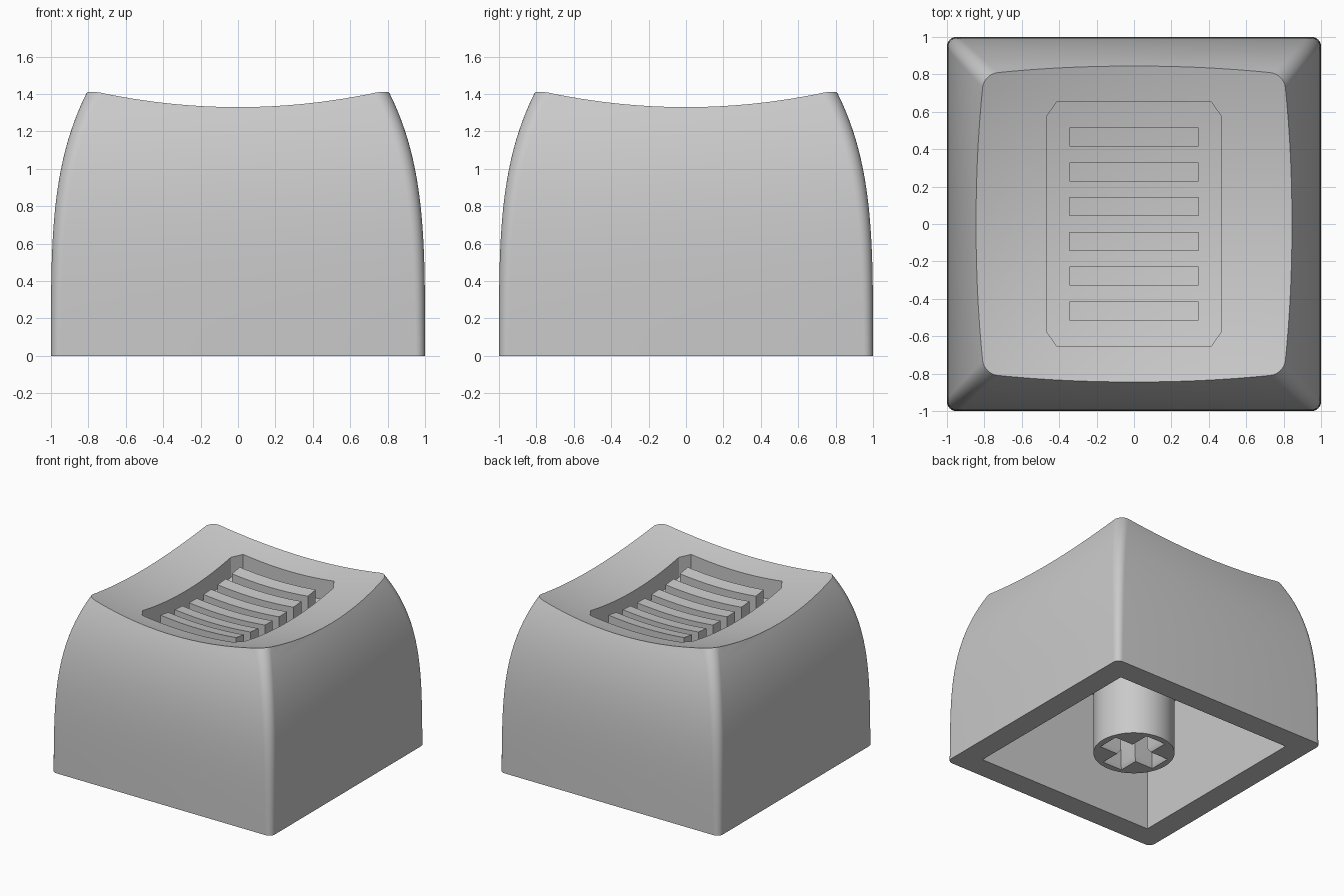
import bpy, bmesh, math

cube = bpy.data.objects.get("Cube")
if cube:
    bpy.data.objects.remove(cube, do_unlink=True)

grey = bpy.data.materials.new("grey_plastic")
grey.use_nodes = True
colour = (0.59, 0.59, 0.59, 1)
grey.diffuse_color = colour
grey.node_tree.nodes["Principled BSDF"].inputs["Base Color"].default_value = colour


def loft(name, rings):
    """Closed solid from a stack of (outline, z) rings with equal point counts."""
    bm = bmesh.new()
    loops = [[bm.verts.new((x, y, z)) for x, y in pts] for pts, z in rings]
    n = len(loops[0])
    for low, high in zip(loops, loops[1:]):
        for i in range(n):
            j = (i + 1) % n
            bm.faces.new((low[i], low[j], high[j], high[i]))
    bm.faces.new(loops[0][::-1])
    bm.faces.new(loops[-1])
    bmesh.ops.recalc_face_normals(bm, faces=bm.faces[:])
    mesh = bpy.data.meshes.new(name)
    bm.to_mesh(mesh)
    bm.free()
    mesh.materials.append(grey)
    obj = bpy.data.objects.new(name, mesh)
    bpy.context.collection.objects.link(obj)
    return obj


def circle(r, n=64):
    return [(r * math.cos(math.tau * i / n), r * math.sin(math.tau * i / n)) for i in range(n)]


def rectangle(hx, hy, y=0):
    return [(-hx, y - hy), (hx, y - hy), (hx, y + hy), (-hx, y + hy)]


def rounded_square(half, r, steps=8):
    pts = []
    for k, (sx, sy) in enumerate([(1, 1), (-1, 1), (-1, -1), (1, -1)]):
        for i in range(steps + 1):
            a = math.pi / 2 * (k + i / steps)
            pts.append((sx * (half - r) + r * math.cos(a), sy * (half - r) + r * math.sin(a)))
    return pts


def prism(name, outline, z0, z1):
    return loft(name, [(outline, z0), (outline, z1)])


def combine(obj, tool, operation="DIFFERENCE"):
    mod = obj.modifiers.new("cut", "BOOLEAN")
    mod.operation = operation
    mod.solver = "EXACT"
    mod.object = tool
    bpy.context.view_layer.objects.active = obj
    bpy.ops.object.modifier_apply(modifier=mod.name)
    bpy.data.objects.remove(tool, do_unlink=True)


def dish_block(name, bottom):
    """Solid above a shallow bowl, used to scoop the top."""
    radii = [0.05 + 1.45 * i / 29 for i in range(30)]
    rings = [(circle(r), bottom + 0.16 * r * r) for r in radii]
    return loft(name, rings + [(circle(radii[-1]), 1.9)])


# Body: rounded square section, nearly upright below and curving in towards the rim
levels = [1.5 * i / 30 for i in range(31)]
body = loft("cap_body", [
    (rounded_square(1 - 0.193 * (z / 1.41) ** 3.7, 0.05 + 0.02 * z), z) for z in levels])

# Scooped top
combine(body, dish_block("dish_cutter", 1.215))

# Sunken panel with clipped corners, leaving six raised ribs
hx, hy, cx, cy = 0.467, 0.655, 0.055, 0.08
octagon = [(hx, cy - hy), (hx, hy - cy), (hx - cx, hy), (cx - hx, hy),
           (-hx, hy - cy), (-hx, cy - hy), (cx - hx, -hy), (hx - cx, -hy)]
panel = prism("panel_cutter", octagon, 0.95, 1.8)
combine(panel, dish_block("panel_floor", 1.05), "INTERSECT")
for i in range(6):
    combine(panel, prism("rib", rectangle(0.345, 0.051, (i - 2.5) * 0.186), 0.9, 2))
combine(body, panel)

# Hollow underside
combine(body, prism("cavity_cutter", rectangle(0.81, 0.81), -0.5, 0.97))

# Mounting stem with cross-shaped socket, flared at its mouth
stem = prism("stem", circle(0.306), 0, 1.0)
for hx, hy in ((0.235, 0.07), (0.07, 0.235)):
    mouth = rectangle(hx + 0.02, hy + 0.02)
    slot = rectangle(hx, hy)
    combine(stem, loft("socket_cutter", [(mouth, -0.2), (mouth, 0), (slot, 0.035), (slot, 0.45)]))

# Smooth shading with sharp edges kept
bpy.ops.object.select_all(action="DESELECT")
for obj in (body, stem):
    obj.select_set(True)
bpy.context.view_layer.objects.active = body
bpy.ops.object.shade_smooth_by_angle(angle=math.radians(30))
